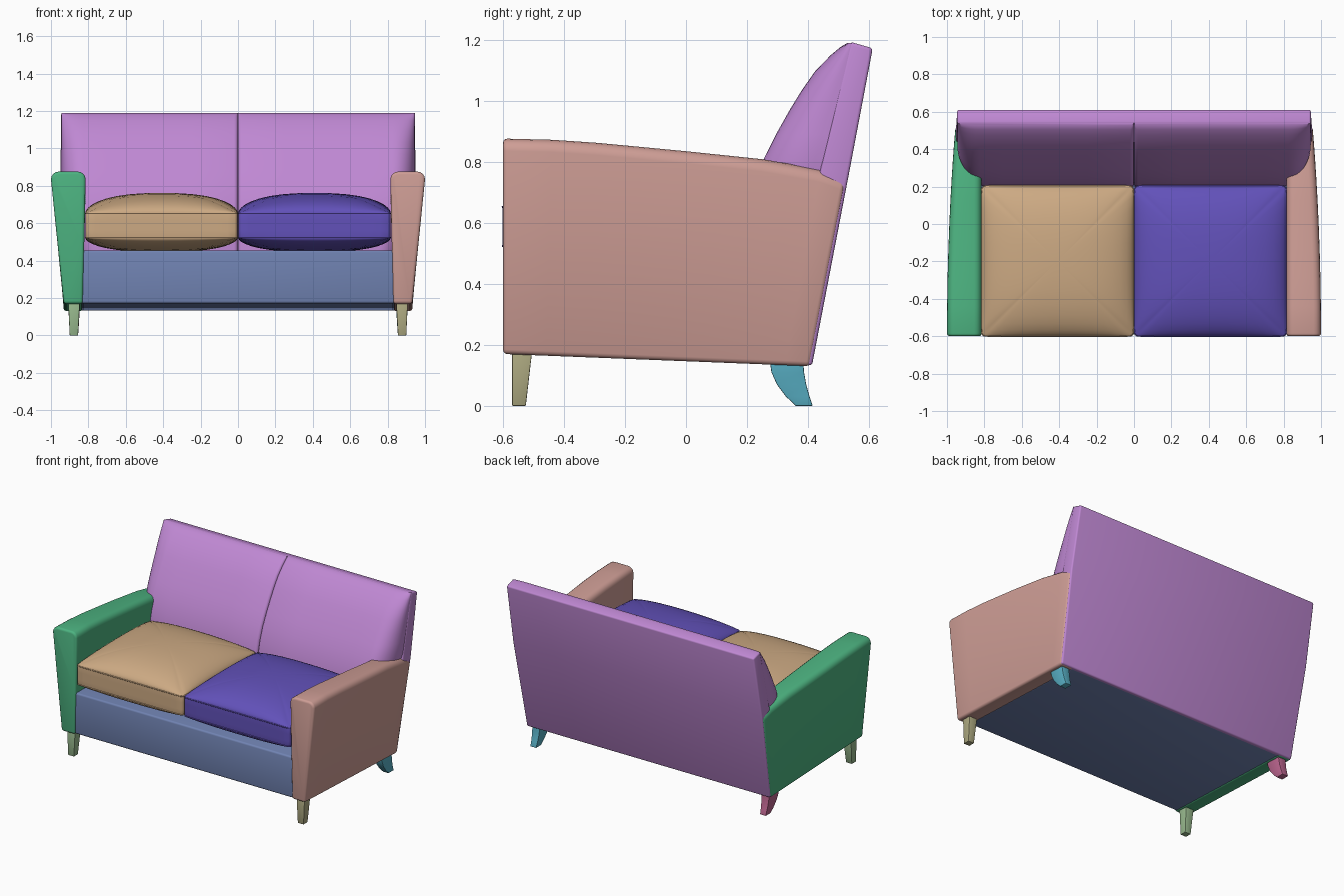
import bpy, bmesh, math
from mathutils import Vector

if "Cube" in bpy.data.objects:
    bpy.data.objects.remove(bpy.data.objects["Cube"])

# Display colours (0-255) of each part
COLOURS = {"purple": (190, 135, 210), "tan": (203, 168, 130), "indigo": (98, 82, 184),
           "blue": (112, 130, 177), "green": (78, 178, 128), "rose": (205, 156, 148),
           "olive": (172, 168, 128), "sage": (150, 183, 140), "teal": (88, 172, 193),
           "pink": (184, 100, 140)}


def paint(ob, colour):
    mat = bpy.data.materials.get(colour) or bpy.data.materials.new(colour)
    mat.diffuse_color = [(c / 255) ** 2.2 for c in COLOURS[colour]] + [1]
    mat.use_nodes = True
    mat.node_tree.nodes["Principled BSDF"].inputs["Base Color"].default_value = mat.diffuse_color
    ob.data.materials.append(mat)


def interp(pts, x):
    """Piecewise-linear lookup in a short list of (x, y) points."""
    for (a, fa), (b, fb) in zip(pts, pts[1:]):
        if x <= b:
            return fa + (fb - fa) * (x - a) / (b - a)
    return pts[-1][1]


def loft(name, colour, rings, bevel=0.0, segs=3, angle=35, bevel_angle=55):
    """Skin closed rings of points, cap both ends, optionally round sharp edges."""
    bm = bmesh.new()
    vs = [[bm.verts.new(p) for p in r] for r in rings]
    n = len(vs[0])
    for a, b in zip(vs, vs[1:]):
        for i in range(n):
            j = (i + 1) % n
            bm.faces.new((a[i], a[j], b[j], b[i]))
    bm.faces.new(vs[0])
    bm.faces.new(vs[-1])
    bmesh.ops.recalc_face_normals(bm, faces=bm.faces)
    if bevel:
        edges = [e for e in bm.edges if e.calc_face_angle(0) > math.radians(bevel_angle)]
        bmesh.ops.bevel(bm, geom=edges, offset=bevel, segments=segs, profile=0.5,
                        affect='EDGES', clamp_overlap=True)
    me = bpy.data.meshes.new(name)
    bm.to_mesh(me)
    bm.free()
    ob = bpy.data.objects.new(name, me)
    bpy.context.collection.objects.link(ob)
    paint(ob, colour)
    bpy.ops.object.select_all(action='DESELECT')
    ob.select_set(True)
    bpy.context.view_layer.objects.active = ob
    bpy.ops.object.shade_smooth_by_angle(angle=math.radians(angle))


def rear_y(z):       # leaning rear plane
    return 0.41 + (z - 0.13) * 0.192


def seam_y(z):       # front of the back frame
    return 0.44 + (z - 0.77) * 0.235


# Seat base with sloping underside
loft("seat_base", "blue", [[(x, -0.59, 0.172), (x, -0.59, 0.455), (x, 0.42, 0.455), (x, 0.40, 0.133)]
                           for x in (-0.84, 0.84)], bevel=0.012)

# Back frame
frame = []
for w, yf, zf, yr, zr in ((0.928, 0.33, 0.14, 0.413, 0.132),
                          (0.951, 0.435, 0.75, rear_y(0.75) + 0.003, 0.75),
                          (0.945, 0.538, 1.193, 0.612, 1.172)):
    frame.append([(-w, yf, zf), (w, yf, zf), (w, yr, zr), (-w, yr, zr)])
loft("back_frame", "purple", frame, bevel=0.01)

ARM_TOP = [(0, 0.876), (0.14, 0.872), (0.27, 0.862), (0.53, 0.834), (0.75, 0.808),
           (0.92, 0.775), (1, 0.745)]
BACK_FRONT = [(0.45, 0.19), (0.62, 0.20), (0.72, 0.223), (0.81, 0.255), (0.89, 0.295),
              (0.97, 0.34), (1.035, 0.38), (1.095, 0.422), (1.15, 0.475), (1.175, 0.505), (1.19, 0.53)]


def arm(side, s, colour):
    rings = []
    for t in (0, 0.14, 0.27, 0.4, 0.53, 0.64, 0.75, 0.84, 0.92, 1):
        zb, zt = 0.17 - 0.04 * t, interp(ARM_TOP, t)
        xo, xi, r = 1.0 - 0.045 * t ** 2, 0.815, 0.04
        sec = [(0.83, zb), (0.822, 0.5)]
        for cx, a0 in ((xi + r, 180), (xo - r, 90)):
            for k in range(5):
                a = math.radians(a0 - 22.5 * k)
                sec.append((cx + r * math.cos(a), zt - r + r * math.sin(a)))
        sec.append((0.932, zb))
        rings.append([(s * x, -0.6 + t * (rear_y(z) - 0.003 + 0.6), z) for x, z in sec])
    loft("arm_" + side, colour, rings, bevel=0.015)


def back_cushion(side, s):
    rings = []
    for z, yf in BACK_FRONT:
        yb = seam_y(z) + 0.004
        d = yb - yf
        w = min(0.945, 0.87 + (z - 0.45) * 0.22)
        g = min(0.02, d * 0.8)           # small roll into the centre seam
        sec = [(0.0, yb)]
        for k in range(4):
            a = math.radians(30 * k)
            sec.append((0.001 + g * (1 - math.cos(a)), yf + g * (1 - math.sin(a))))
        sec += [(0.25, yf), (0.5, yf), (0.7, yf)]
        for k in range(9):               # broad outer corner
            a = math.radians(90 - 11.25 * k)
            sec.append((w - 0.12 + 0.12 * math.cos(a), yf + 0.85 * d * (1 - math.sin(a))))
        sec.append((w, yb))
        rings.append([(s * x, y, z) for x, y in sec])
    loft("back_cushion_" + side, "purple", rings, angle=45)


def square_ring(m=12, n=40):
    """Perimeter of a unit square with the scale that rounds its corners."""
    q = []
    for c, sn in ((1, 0), (0, 1), (-1, 0), (0, -1)):
        for i in range(m):
            u = math.sin(math.pi * (i / m - 0.5))
            q.append((u * c + sn, u * sn - c))
    return [(a, b, (abs(a) ** n + abs(b) ** n) ** (-1 / n)) for a, b in q]


def seat_cushion(side, s, colour):
    cx, cy, hx, hy = s * 0.409, -0.198, 0.407, 0.403
    sq = square_ring()

    def ring(k, base, crown):
        out = []
        for a, b, r in sq:
            f = max(0, (1 - abs(k * a) ** 2.5) * (1 - abs(k * b) ** 2.5)) ** 0.55
            out.append((cx + hx * k * a * r, cy + hy * k * b * r, base + crown * f))
        return out
    steps = (0.04, 0.2, 0.4, 0.58, 0.72, 0.83, 0.91, 0.96, 0.985, 0.996)
    rings = [ring(k, 0.655, 0.107) for k in steps]
    rings += [ring(1, z, 0) for z in (0.65, 0.61, 0.56, 0.525)]
    rings += [ring(k, 0.521, -0.075) for k in reversed(steps)]
    loft("seat_cushion_" + side, colour, rings, angle=60)
    # Piping along both cushion seams
    for label, z in (("upper", 0.652), ("lower", 0.524)):
        cu = bpy.data.curves.new("piping", 'CURVE')
        cu.dimensions = '3D'
        cu.bevel_depth, cu.bevel_resolution = 0.004, 1
        sp = cu.splines.new('POLY')
        pts = ring(0.998, z, 0)
        sp.points.add(len(pts) - 1)
        for p, c in zip(sp.points, pts):
            p.co = (*c, 1)
        sp.use_cyclic_u = True
        ob = bpy.data.objects.new(f"seat_piping_{label}_{side}", cu)
        bpy.context.collection.objects.link(ob)
        paint(ob, colour)


def foot(name, s, colour, rows):
    rings = []
    for z, y0, y1, x0, x1 in rows:
        rings.append([(s * x0, y0, z), (s * x1, y0, z), (s * x1, y1, z), (s * x0, y1, z)])
    loft(name, colour, rings, bevel=0.003, segs=2, angle=30)


for side, s, c_arm, c_seat, c_front, c_rear in (("left", -1, "green", "tan", "sage", "pink"),
                                                ("right", 1, "rose", "indigo", "olive", "teal")):
    arm(side, s, c_arm)
    back_cushion(side, s)
    seat_cushion(side, s, c_seat)
    # Straight tapered front feet, swept rear feet
    foot("front_foot_" + side, s, c_front, [(0, -0.57, -0.525, 0.855, 0.90),
                                            (0.19, -0.57, -0.503, 0.845, 0.908)])
    foot("rear_foot_" + side, s, c_rear, [(0, 0.36, 0.415, 0.855, 0.90),
                                          (0.03, 0.328, 0.405, 0.853, 0.901),
                                          (0.07, 0.298, 0.394, 0.85, 0.903),
                                          (0.11, 0.28, 0.387, 0.848, 0.905),
                                          (0.16, 0.273, 0.383, 0.845, 0.907)])
